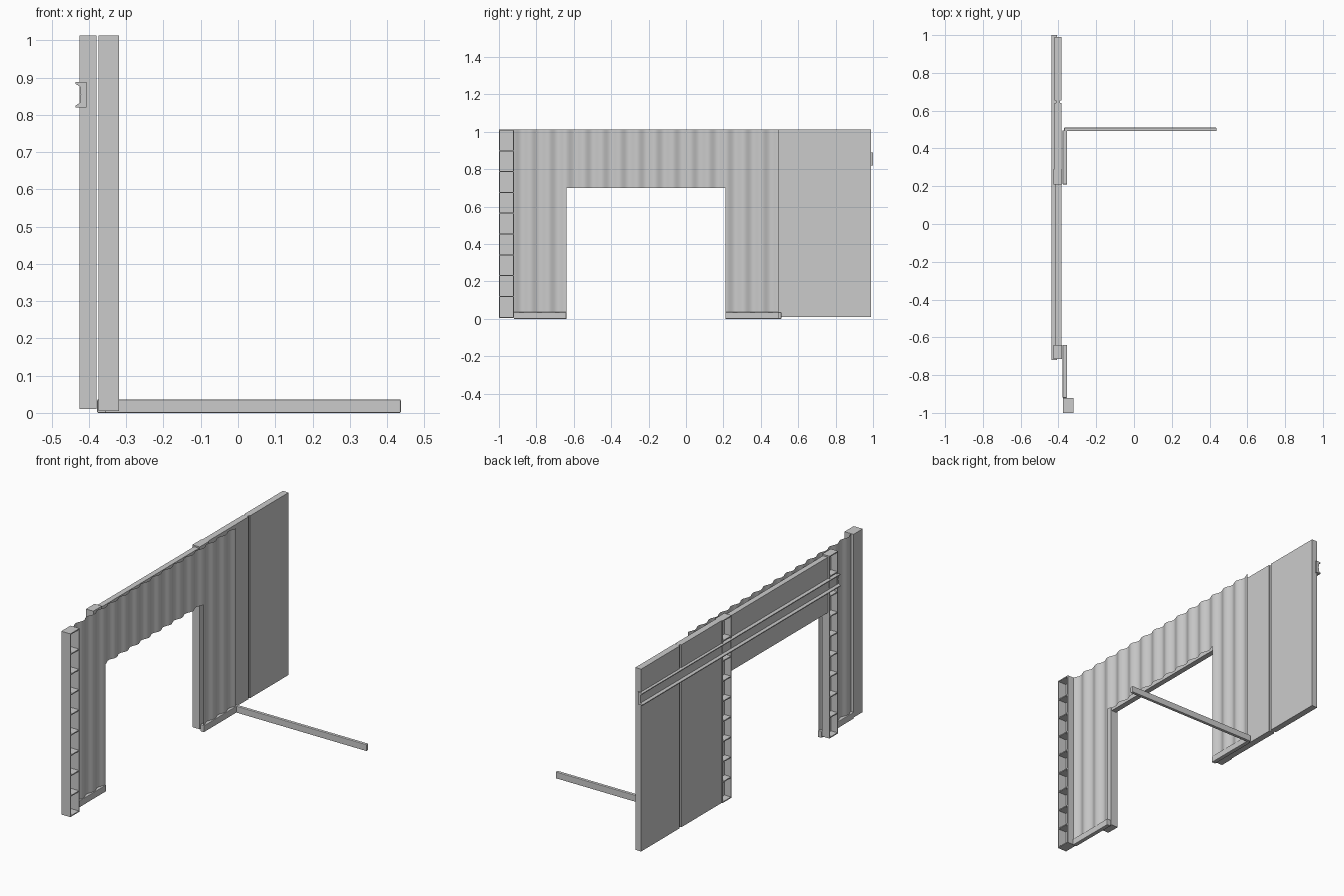
import bpy, bmesh, math

if "Cube" in bpy.data.objects:
    bpy.data.objects.remove(bpy.data.objects["Cube"])


def finish(name, bm):
    bmesh.ops.recalc_face_normals(bm, faces=bm.faces)
    me = bpy.data.meshes.new(name)
    bm.to_mesh(me)
    bm.free()
    ob = bpy.data.objects.new(name, me)
    bpy.context.collection.objects.link(ob)
    return ob


def add_box(bm, x0, x1, y0, y1, z0, z1):
    vs = bmesh.ops.create_cube(bm, size=1)["verts"]
    for v in vs:
        v.co.x = x1 if v.co.x > 0 else x0
        v.co.y = y1 if v.co.y > 0 else y0
        v.co.z = z1 if v.co.z > 0 else z0


def box(name, *dims):
    bm = bmesh.new()
    add_box(bm, *dims)
    return finish(name, bm)


def ribbed_post(name, x_web, x_open, y0, y1, z0=0.01, z1=1.013, t=0.006):
    """Vertical channel with its open side at x_open and evenly spaced ribs."""
    bm = bmesh.new()
    s = 1 if x_open > x_web else -1
    a, b = sorted((x_web, x_web + s * t))
    lo, hi = sorted((x_web, x_open))
    add_box(bm, a, b, y0, y1, z0, z1)
    add_box(bm, lo, hi, y0, y0 + t, z0, z1)
    add_box(bm, lo, hi, y1 - t, y1, z0, z1)
    step = (z1 - z0 - t) / 9
    for i in range(10):
        z = z0 + i * step
        add_box(bm, lo, hi, y0 + t, y1 - t, z, z + t)
    return finish(name, bm)


def corrugated(name, y0, y1, z0, z1, x=-0.365, amp=0.007, period=0.095):
    """Thin wavy sheet with vertical corrugations."""
    bm = bmesh.new()
    n = max(8, round((y1 - y0) / period * 12))
    prev = None
    for i in range(n + 1):
        y = y0 + (y1 - y0) * i / n
        px = x + amp * math.sin(2 * math.pi * y / period)
        cur = [bm.verts.new((px, y, z)) for z in (z0, z1)]
        if prev:
            bm.faces.new((prev[0], cur[0], cur[1], prev[1]))
        prev = cur
    for f in bm.faces:
        f.smooth = True
    return finish(name, bm)


def extrude_y(name, profile, y0, y1):
    bm = bmesh.new()
    f = bm.faces.new([bm.verts.new((x, y0, z)) for x, z in profile])
    ext = bmesh.ops.extrude_face_region(bm, geom=[f])["geom"]
    for v in ext:
        if isinstance(v, bmesh.types.BMVert):
            v.co.y = y1
    return finish(name, bm)


# Corrugated cladding around the opening
corrugated("cladding_narrow_side", -0.92, -0.64, 0.0, 1.012)
corrugated("cladding_above_opening", -0.64, 0.21, 0.70, 1.012)
corrugated("cladding_wide_side", 0.21, 0.495, 0.0, 1.012)

# Frame posts and header panel
ribbed_post("corner_post", -0.375, -0.32, -1.0, -0.92, z0=0.005)
ribbed_post("jamb_post_narrow_side", -0.38, -0.425, -0.715, -0.64)
ribbed_post("jamb_post_wide_side", -0.38, -0.425, 0.21, 0.29)
box("header_panel", -0.415, -0.385, -0.64, 0.21, 0.70, 1.005)

# Wall panels beside the opening, with a recessed seam
box("inner_wall_panel", -0.42, -0.385, 0.29, 0.64, 0.01, 1.013)
box("panel_seam", -0.412, -0.392, 0.64, 0.655, 0.01, 1.013)
box("outer_wall_panel", -0.42, -0.385, 0.655, 0.99, 0.01, 1.013)

# Sliding rail along the back
rail = [(-0.436, 0.888), (-0.407, 0.888), (-0.407, 0.82), (-0.436, 0.82),
        (-0.436, 0.825), (-0.424, 0.832), (-0.422, 0.855), (-0.424, 0.876),
        (-0.436, 0.883)]
extrude_y("slide_rail", rail, -0.72, 1.0)

# Base bars and the floor bar that runs forward
bars = [("base_bar_narrow_side", -0.378, -0.354, -0.92, -0.64),
        ("base_bar_wide_side", -0.378, -0.354, 0.21, 0.495),
        ("floor_bar", -0.37, 0.437, 0.492, 0.51)]
for name, x0, x1, y0, y1 in bars:
    ob = box(name, x0, x1, y0, y1, 0.0, 0.036)
    bev = ob.modifiers.new("soft_edges", "BEVEL")
    bev.width = 0.003
    bev.segments = 2
